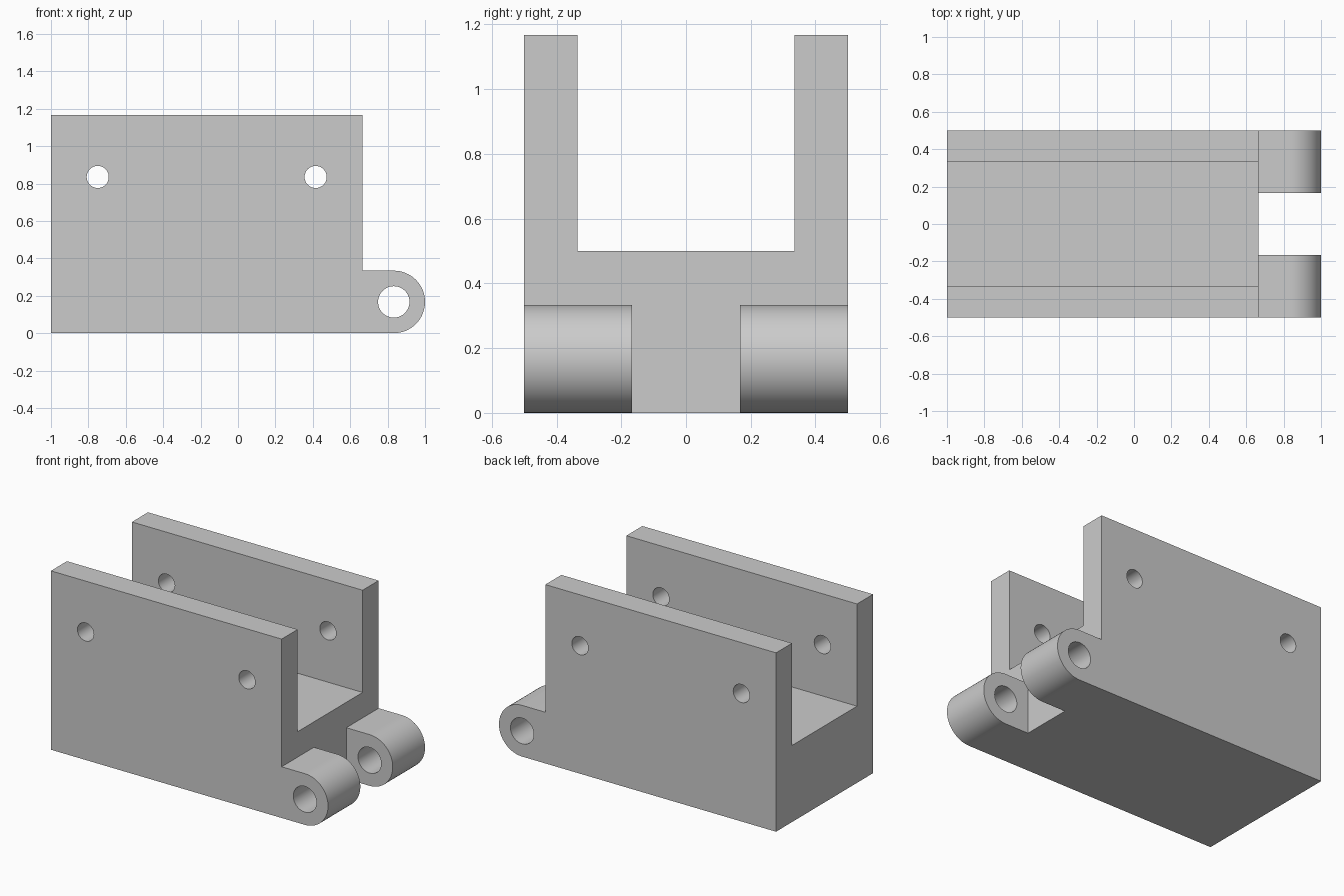
import bpy, bmesh, math
from mathutils import Matrix

if "Cube" in bpy.data.objects:
    bpy.data.objects.remove(bpy.data.objects["Cube"], do_unlink=True)

HALF_WIDTH = 0.5
HEIGHT = 1.167
BODY_END = 0.665       # end of the tall walls, where the hinge lugs begin
LUG_RADIUS = 0.167
LUG_X = 1 - LUG_RADIUS

grey = bpy.data.materials.new("light grey")
grey.use_nodes = True
grey.diffuse_color = (0.6, 0.6, 0.6, 1)
grey.node_tree.nodes["Principled BSDF"].inputs["Base Color"].default_value = (0.6, 0.6, 0.6, 1)


def make_object(name, bm):
    bmesh.ops.recalc_face_normals(bm, faces=bm.faces)
    mesh = bpy.data.meshes.new(name)
    bm.to_mesh(mesh)
    bm.free()
    mesh.materials.append(grey)
    obj = bpy.data.objects.new(name, mesh)
    bpy.context.collection.objects.link(obj)
    return obj


def extruded_profile(name, points, half_width):
    """Extrude an x-z outline along y."""
    bm = bmesh.new()
    face = bm.faces.new([bm.verts.new((x, -half_width, z)) for x, z in points])
    result = bmesh.ops.extrude_face_region(bm, geom=[face])
    verts = [v for v in result["geom"] if isinstance(v, bmesh.types.BMVert)]
    bmesh.ops.translate(bm, verts=verts, vec=(0, 2 * half_width, 0))
    return make_object(name, bm)


def box(name, x0, x1, half_width, z0, z1):
    return extruded_profile(name, [(x0, z0), (x1, z0), (x1, z1), (x0, z1)], half_width)


def cross_pin(name, x, z, radius):
    bm = bmesh.new()
    turn = Matrix.Translation((x, 0, z)) @ Matrix.Rotation(math.pi / 2, 4, "X")
    bmesh.ops.create_cone(bm, cap_ends=True, segments=48, radius1=radius,
                          radius2=radius, depth=1.4, matrix=turn)
    return make_object(name, bm)


# Side outline: tall block with a rounded hinge lug at its foot
steps = 32
arc = [-math.pi / 2 + math.pi * i / steps for i in range(steps + 1)]
outline = [(-1, 0)]
outline += [(LUG_X + LUG_RADIUS * math.cos(a), LUG_RADIUS + LUG_RADIUS * math.sin(a)) for a in arc]
outline += [(BODY_END, 2 * LUG_RADIUS), (BODY_END, HEIGHT), (-1, HEIGHT)]
bracket = extruded_profile("hinge_bracket", outline, HALF_WIDTH)

# Channel between the walls, gap between the lugs, bolt holes and hinge hole
cutters = [
    box("channel_cutter", -1.2, 1.2, 0.335, 0.5, 1.4),
    box("lug_gap_cutter", BODY_END, 1.2, LUG_RADIUS, -0.2, 0.4),
    cross_pin("rear_bolt_cutter", -0.75, 0.835, 0.059),
    cross_pin("front_bolt_cutter", 0.415, 0.835, 0.059),
    cross_pin("hinge_pin_cutter", LUG_X, LUG_RADIUS, 0.084),
]

bpy.ops.object.select_all(action="DESELECT")
bpy.context.view_layer.objects.active = bracket
bracket.select_set(True)
for cutter in cutters:
    cutter.hide_render = True
    mod = bracket.modifiers.new(cutter.name, "BOOLEAN")
    mod.operation = "DIFFERENCE"
    mod.solver = "EXACT"
    mod.object = cutter
    bpy.ops.object.modifier_apply(modifier=mod.name)
    bpy.data.objects.remove(cutter, do_unlink=True)

bpy.ops.object.shade_smooth_by_angle(angle=math.radians(30))
